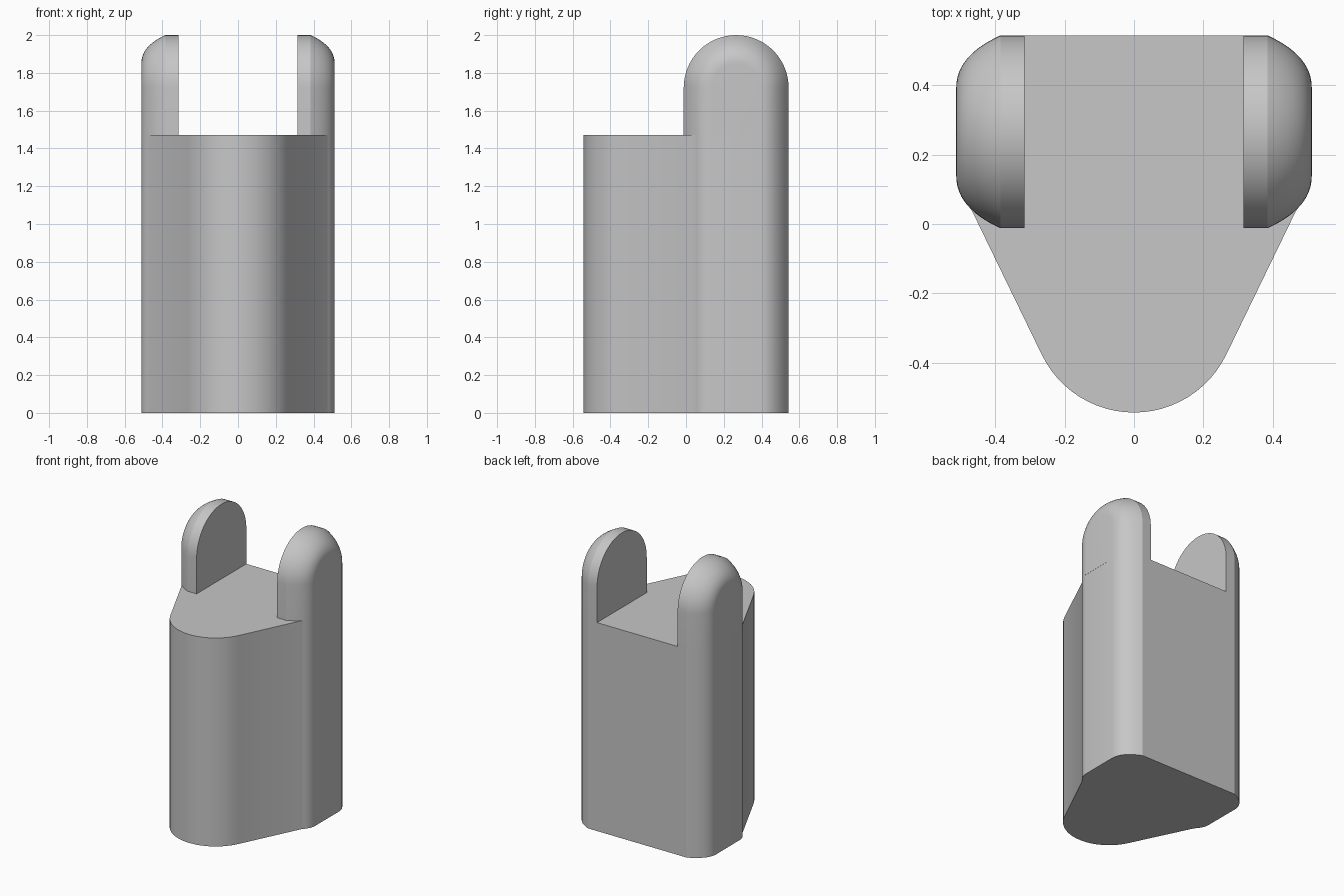
import bpy, bmesh, math

cube = bpy.data.objects.get("Cube")
if cube:
    bpy.data.objects.remove(cube, do_unlink=True)

BACK, FRONT = 0.543, -0.012      # depth range of the upright lugs
SIDE, KINK, INNER = 0.512, 0.385, 0.315
DECK = 1.472                     # height of the flat top
RADIUS = (BACK - FRONT) / 2
MID = (BACK + FRONT) / 2
ROUND = 0.15                     # how far the rounding eats inward
STEPS = 12

grey = bpy.data.materials.new("plain grey")
grey.use_nodes = True
colour = (0.57, 0.57, 0.57, 1)
grey.diffuse_color = colour
grey.node_tree.nodes["Principled BSDF"].inputs["Base Color"].default_value = colour


def rounding():
    """Quadratic curve of (x, inset) from the kink to the outer side."""
    points = []
    for i in range(STEPS + 1):
        t = i / STEPS
        x = (1 - t) ** 2 * KINK + (1 - (1 - t) ** 2) * SIDE
        inset = 2 * t * (1 - t) * 0.058 + t * t * ROUND
        points.append((x, inset))
    return points


def finish(bm, name):
    bmesh.ops.recalc_face_normals(bm, faces=bm.faces)
    mesh = bpy.data.meshes.new(name)
    bm.to_mesh(mesh)
    bm.free()
    mesh.materials.append(grey)
    obj = bpy.data.objects.new(name, mesh)
    bpy.context.collection.objects.link(obj)
    bpy.ops.object.select_all(action='DESELECT')
    obj.select_set(True)
    bpy.context.view_layer.objects.active = obj
    bpy.ops.object.shade_smooth_by_angle(angle=math.radians(20))
    return obj


# Body: rounded nose, tapering sides and rounded back corners, extruded upward
nose_r = 0.295
nose_y = -BACK + nose_r
taper = math.radians(64.3)
half = []
for i in range(STEPS + 1):
    a = taper * i / STEPS
    half.append((nose_r * math.sin(a), nose_y - nose_r * math.cos(a)))
tx, ty = half[-1]
curve = rounding()
# front corner: keep only the part of the rounding outside the tapering side
for x, inset in curve:
    y = FRONT + inset
    if x > tx + (y - ty) / math.tan(taper) + 0.001:
        half.append((x, y))
if half[-1][0] < SIDE - 0.001:
    half.append((SIDE, FRONT + ROUND))
half += [(x, BACK - inset) for x, inset in reversed(curve)]
outline = half + [(-x, y) for x, y in reversed(half[1:])]

bm = bmesh.new()
base = bm.faces.new([bm.verts.new((x, y, 0)) for x, y in outline])
top = bmesh.ops.extrude_face_region(bm, geom=[base], use_keep_orig=True)
bmesh.ops.translate(bm, vec=(0, 0, DECK),
                    verts=[v for v in top["geom"] if isinstance(v, bmesh.types.BMVert)])
finish(bm, "body")


# Lugs: arched plates whose outer edge is rounded over
def lug(name, side):
    bm = bmesh.new()
    rows = []
    for x, inset in [(INNER, 0)] + curve:
        r = RADIUS - inset
        arch = [(MID - r, DECK)]
        for i in range(33):
            a = math.pi * i / 32
            arch.append((MID - r * math.cos(a), 2 - RADIUS + r * math.sin(a)))
        arch.append((MID + r, DECK))
        rows.append([bm.verts.new((side * x, y, z)) for y, z in arch])
    for a, b in zip(rows, rows[1:]):
        for i in range(len(a) - 1):
            bm.faces.new((a[i], a[i + 1], b[i + 1], b[i]))
    bm.faces.new(rows[0])
    bm.faces.new(rows[-1])
    finish(bm, name)


lug("left_lug", 1)
lug("right_lug", -1)
